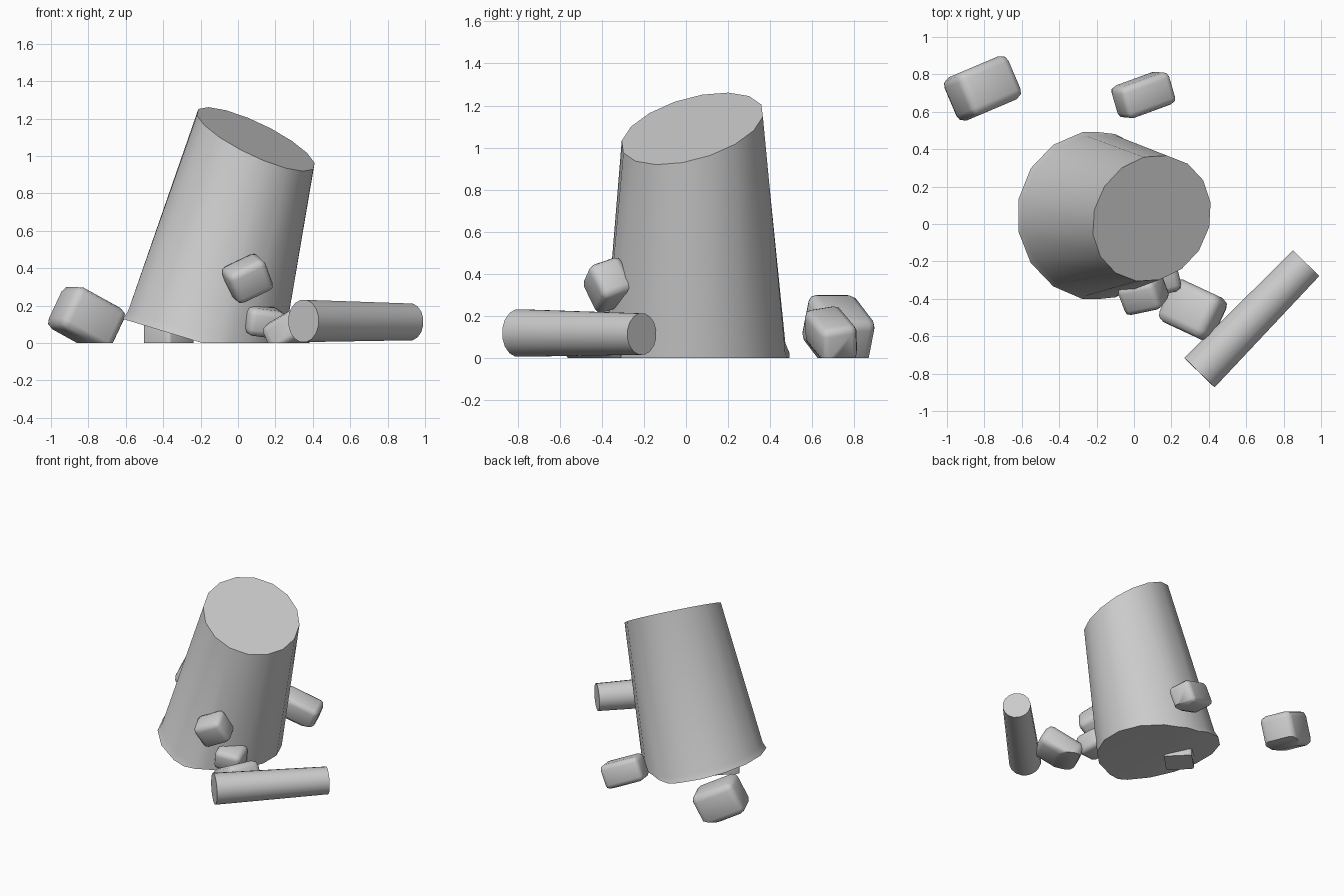
import bpy, bmesh, math
from mathutils import Vector, Matrix, Euler

if "Cube" in bpy.data.objects:
    bpy.data.objects.remove(bpy.data.objects["Cube"])

grey = bpy.data.materials.new("stone_grey")
grey.diffuse_color = (0.6, 0.6, 0.6, 1)
grey.use_nodes = True
grey.node_tree.nodes["Principled BSDF"].inputs["Base Color"].default_value = grey.diffuse_color


def finish(name, bm, angle):
    """Cut the part flat at ground level, then shade it and add it to the scene."""
    geom = bm.verts[:] + bm.edges[:] + bm.faces[:]
    bmesh.ops.bisect_plane(bm, geom=geom, plane_co=(0, 0, 0), plane_no=(0, 0, -1),
                           clear_outer=True)
    rim = [e for e in bm.edges if e.is_boundary]
    if rim:
        bmesh.ops.holes_fill(bm, edges=rim)
    bmesh.ops.recalc_face_normals(bm, faces=bm.faces[:])
    mesh = bpy.data.meshes.new(name)
    bm.to_mesh(mesh)
    bm.free()
    mesh.shade_smooth()
    mesh.set_sharp_from_angle(angle=math.radians(angle))
    mesh.materials.append(grey)
    obj = bpy.data.objects.new(name, mesh)
    bpy.context.collection.objects.link(obj)
    return obj


def loft(name, rings, sides=16):
    """Closed tube through rings given as (centre, normal, radius)."""
    bm = bmesh.new()
    loops = []
    for centre, normal, radius in rings:
        turn = Vector((0, 0, 1)).rotation_difference(Vector(normal))
        if abs(normal[2]) < 0.1:                      # lying tube
            turn = Vector(normal).to_track_quat('Z', 'Y')
        loop = []
        for i in range(sides):
            a = 2 * math.pi * (i + 0.5) / sides
            p = Vector((radius * math.cos(a), radius * math.sin(a), 0))
            loop.append(bm.verts.new(Vector(centre) + turn @ p))
        loops.append(loop)
    for low, high in zip(loops, loops[1:]):
        for i in range(sides):
            j = (i + 1) % sides
            bm.faces.new((low[i], low[j], high[j], high[i]))
    bm.faces.new(loops[0][::-1])
    bm.faces.new(loops[-1])
    return finish(name, bm, 40)


def rock(name, centre, size, rotation, bevel=0.045):
    """Rounded, tilted block."""
    bm = bmesh.new()
    bmesh.ops.create_cube(bm, size=1)
    bmesh.ops.scale(bm, vec=size, verts=bm.verts[:])
    bmesh.ops.bevel(bm, geom=bm.edges[:], offset=bevel, segments=2, profile=0.5,
                    affect='EDGES', clamp_overlap=True)
    turn = Euler([math.radians(a) for a in rotation]).to_matrix().to_4x4()
    bm.transform(Matrix.Translation(centre) @ turn)
    return finish(name, bm, 50)


# Leaning broken column: flared foot, tapered shaft, slanted break
loft("broken_column", [
    ((-0.19, 0.045, 0.0), (0.29, 0, 0.957), 0.455),
    ((-0.178, 0.044, 0.045), (0.29, 0, 0.957), 0.437),
    ((0.095, 0.03, 1.09), (0.42, -0.25, 0.87), 0.35),
])

# Fallen shaft piece lying on the ground
axis = Vector((0.57, 0.585, -0.005)).normalized()
loft("fallen_shaft", [
    ((0.35, -0.795, 0.118), axis, 0.115),
    ((0.92, -0.21, 0.113), axis, 0.100),
])

# Scattered rubble: centre, size, rotation
rock("rubble_back_left", (-0.81, 0.725, 0.13), (0.33, 0.25, 0.25), (0, 27, 23))
rock("rubble_back", (0.05, 0.69, 0.11), (0.30, 0.18, 0.18), (10, 22, 20), 0.035)
rock("rubble_upper", (0.05, -0.37, 0.345), (0.22, 0.17, 0.19), (20, -25, 12), 0.035)
rock("rubble_lower", (0.135, -0.28, 0.115), (0.20, 0.19, 0.15), (10, 7, 15), 0.035)
rock("rubble_front", (0.315, -0.46, 0.08), (0.31, 0.25, 0.17), (0, -28, -25))

# Block wedged under the lifted side of the column
rock("wedge_block", (-0.37, 0.06, 0.05), (0.20, 0.20, 0.14), (0, 0, 45), 0.02)
